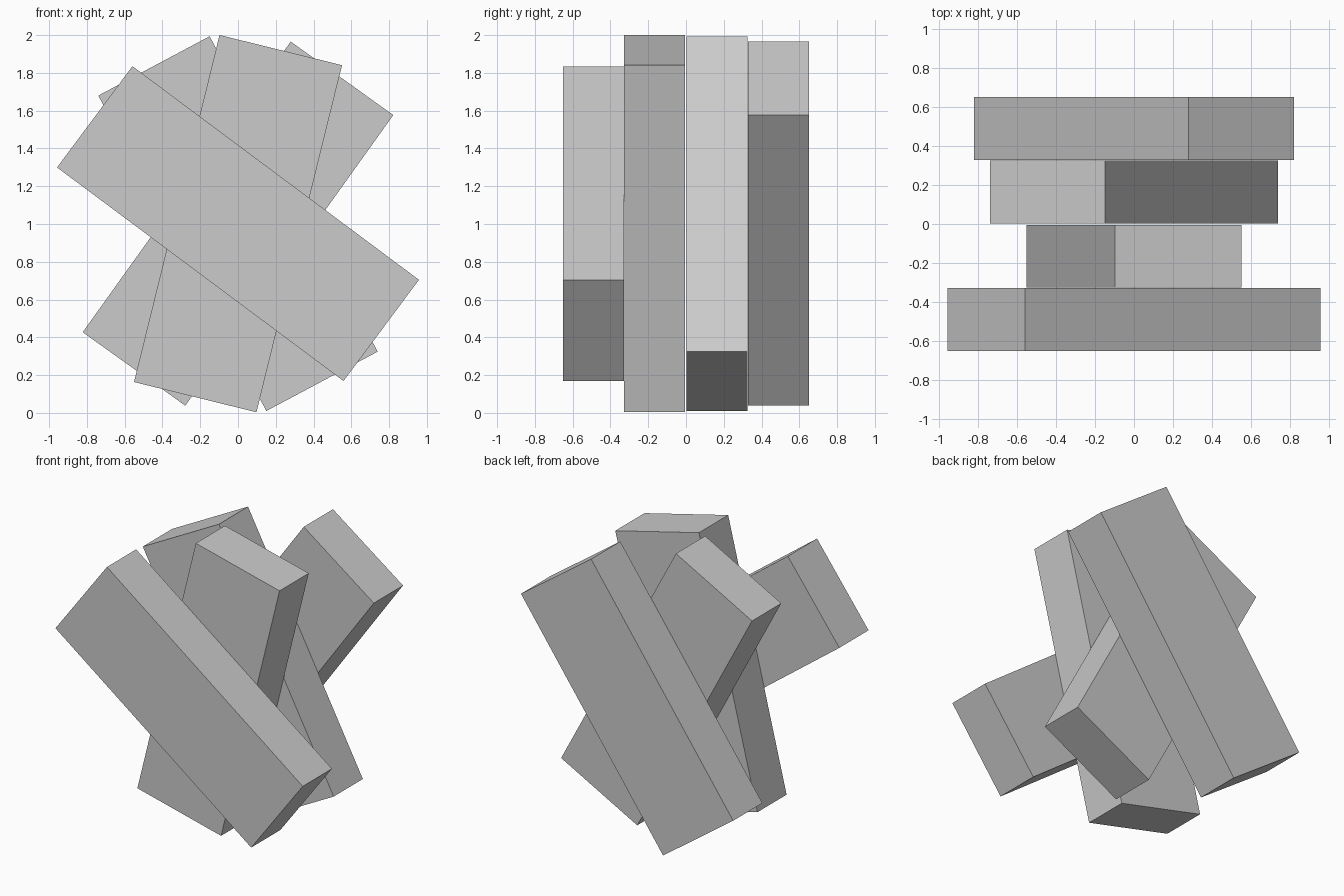
import bpy
import math

if "Cube" in bpy.data.objects:
    bpy.data.objects.remove(bpy.data.objects["Cube"])

LENGTH, DEPTH, WIDTH = 1.892, 0.323, 0.668

# Four identical planks stacked front to back: (name, y centre, upward tilt in degrees)
PLANKS = [
    ("front_plank", -0.4905, -36.7),
    ("front_middle_plank", -0.1655, 76.15),
    ("back_middle_plank", 0.1640, -61.95),
    ("back_plank", 0.4905, 54.4),
]


def plank(name, y, tilt):
    bpy.ops.mesh.primitive_cube_add(size=1, location=(0, y, 1.002))
    obj = bpy.context.object
    obj.name = name
    obj.scale = (LENGTH, DEPTH, WIDTH)
    # Spin about the stack's y axis
    obj.rotation_euler = (0, -math.radians(tilt), 0)


for item in PLANKS:
    plank(*item)
